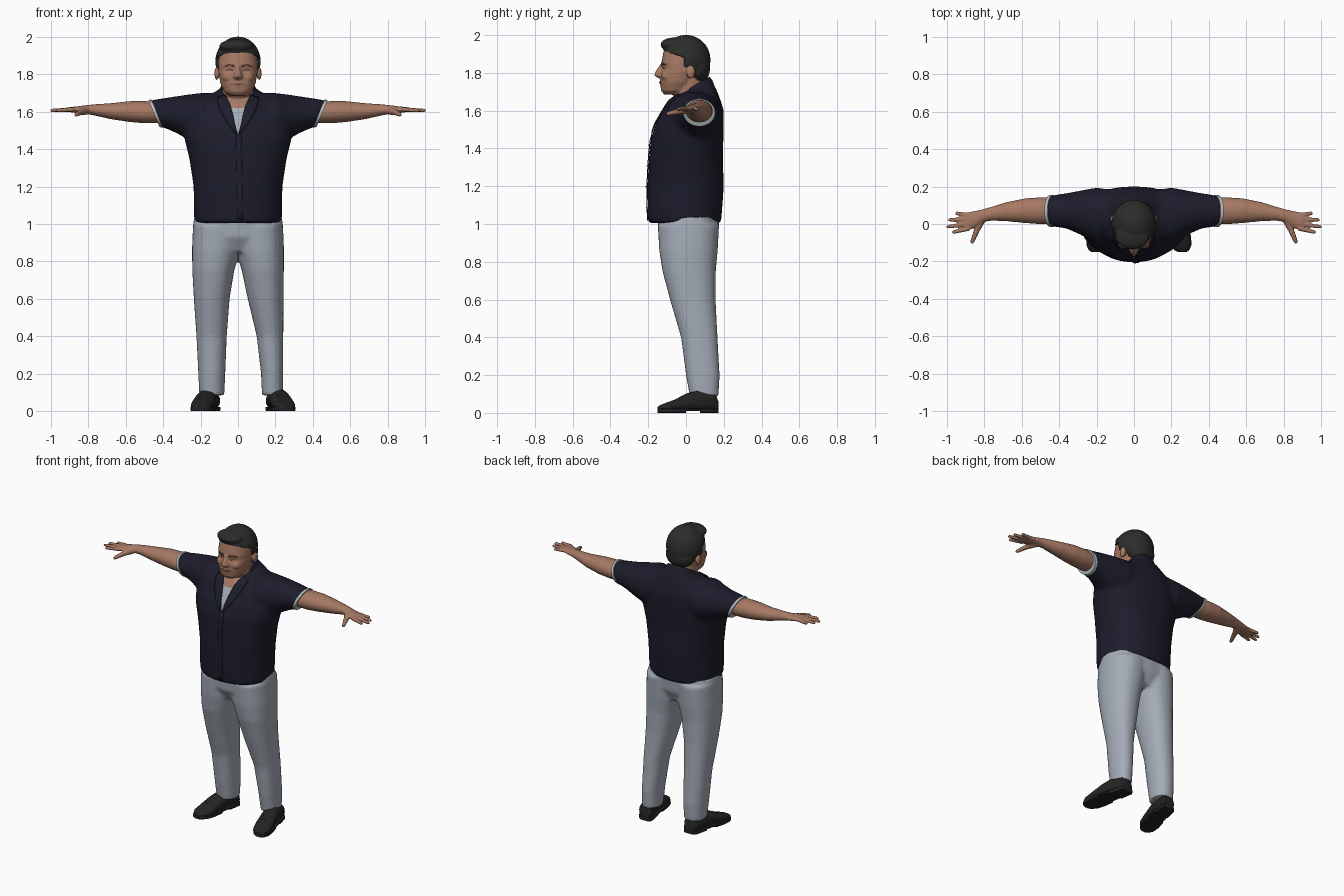
import bpy, bmesh, math
from mathutils import Vector, Matrix
from mathutils.bvhtree import BVHTree

if "Cube" in bpy.data.objects:
    bpy.data.objects.remove(bpy.data.objects["Cube"])


def material(name, *rgb):
    m = bpy.data.materials.new(name)
    m.use_nodes = True
    m.diffuse_color = (*rgb, 1)
    m.node_tree.nodes["Principled BSDF"].inputs["Base Color"].default_value = (*rgb, 1)
    return m


NAVY = material("navy cloth", .012, .012, .025)
GREY = material("pale grey cloth", .37, .41, .47)
TRIM = material("light trim", .45, .5, .52)
SKIN = material("skin", .38, .19, .125)
LIPS = material("dark skin", .24, .10, .07)
HAIR = material("dark hair", .025, .025, .024)
SHOE = material("black leather", .018, .017, .017)
BROW = material("brown brow", .13, .065, .045)
PARTS = []


# ---- shape helpers ----
def loft(bm, rings, n=28, p=2.0):
    """Skin closed (super)elliptic rings given as centre and two half axes."""
    power = lambda t: math.copysign(abs(t) ** (2 / p), t)
    rows = []
    for c, u, v in rings:
        angles = [math.tau * i / n for i in range(n)]
        rows.append([bm.verts.new(Vector(c) + Vector(u) * power(math.cos(a))
                                  + Vector(v) * power(math.sin(a))) for a in angles])
    for a, b in zip(rows, rows[1:]):
        for i in range(n):
            j = (i + 1) % n
            bm.faces.new((a[i], a[j], b[j], b[i]))
    bm.faces.new(rows[0][::-1])
    bm.faces.new(rows[-1])


def upright(z, x0, x1, y0, y1, tilt=0):
    return ((x0 + x1) / 2, (y0 + y1) / 2, z), ((x1 - x0) / 2, 0, 0), (0, (y1 - y0) / 2, tilt)


def across(side, x, y0, y1, z0, z1, lean=0):
    return (side * x, (y0 + y1) / 2, (z0 + z1) / 2), (0, (y1 - y0) / 2, 0), (side * lean, 0, (z1 - z0) / 2)


def tube(bm, a, b, r0, r1, n=12):
    a, b = Vector(a), Vector(b)
    d = (b - a).normalized()
    u = d.orthogonal().normalized()
    v = d.cross(u)
    loft(bm, [(a + (b - a) * t, u * r, v * r) for t, r in
              ((0, r0), (.5, (r0 + r1) / 2), (.92, r1), (1, r1 * .6))], n)


def ball(bm, loc, size, planes=()):
    """Ellipsoid, optionally trimmed to the positive side of planes."""
    part = bmesh.new()
    bmesh.ops.create_uvsphere(part, u_segments=32, v_segments=20, radius=1,
                              matrix=Matrix.LocRotScale(Vector(loc), None, Vector(size)))
    for co, no in planes:
        bmesh.ops.bisect_plane(part, geom=part.verts[:] + part.edges[:] + part.faces[:],
                               plane_co=co, plane_no=no, clear_inner=True)
        rim = [e for e in part.edges if e.is_boundary]
        bmesh.ops.holes_fill(part, edges=rim, sides=0)
    me = bpy.data.meshes.new("part")
    part.to_mesh(me)
    part.free()
    bm.from_mesh(me)
    bpy.data.meshes.remove(me)


def finish(name, bm, mats, voxel=0, smooth=4):
    """Turn a bmesh into an object, fusing overlapping volumes when asked."""
    bmesh.ops.recalc_face_normals(bm, faces=bm.faces[:])
    me = bpy.data.meshes.new(name)
    bm.to_mesh(me)
    bm.free()
    ob = bpy.data.objects.new(name, me)
    bpy.context.collection.objects.link(ob)
    if voxel:
        mod = ob.modifiers.new("fuse", 'REMESH')
        mod.mode = 'VOXEL'
        mod.voxel_size = voxel
        mod = ob.modifiers.new("soften", 'SMOOTH')
        mod.factor = .5
        mod.iterations = smooth
        ready = ob.evaluated_get(bpy.context.evaluated_depsgraph_get())
        fused = bpy.data.meshes.new_from_object(ready)
        ob.modifiers.clear()
        ob.data = fused
    for m in mats:
        ob.data.materials.append(m)
    PARTS.append(ob)
    return ob


def surface(ob):
    return BVHTree.FromPolygons([v.co for v in ob.data.vertices],
                                [p.vertices[:] for p in ob.data.polygons])


def ribbon(name, tree, path, mat, lift=.004, thick=.005):
    """Thin strip draped on the front of a surface; path holds x, z, half width."""
    fine = []
    for a, b in zip(path, path[1:]):
        fine += [Vector(a).lerp(Vector(b), i / 6) for i in range(6)]
    fine.append(Vector(path[-1]))
    run = fine[-1] - fine[0]
    side = Vector((run.y, -run.x)).normalized()
    bm = bmesh.new()
    rows = []
    for x, z, w in fine:
        row = []
        for k in (-1, -.5, 0, .5, 1):
            px, pz = x + side.x * w * k, z + side.y * w * k
            hit = tree.ray_cast(Vector((px, -1, pz)), Vector((0, 1, 0)))[0]
            row.append(bm.verts.new((px, (hit.y if hit else .04) - lift, pz)))
        rows.append(row)
    for a, b in zip(rows, rows[1:]):
        for i in range(4):
            bm.faces.new((a[i], a[i + 1], b[i + 1], b[i]))
    ob = finish(name, bm, [mat])
    mod = ob.modifiers.new("thickness", 'SOLIDIFY')
    mod.thickness = thick
    mod.offset = 0


# ---- shirt: body and sleeves fused ----
bm = bmesh.new()
body = [(1.005, .23, -.2, .185), (1.06, .237, -.202, .19), (1.2, .237, -.204, .2),
        (1.35, .26, -.196, .195), (1.45, .285, -.186, .198), (1.53, .295, -.16, .2),
        (1.6, .275, -.12, .2), (1.65, .22, -.09, .185)]
rings = [upright(z, -w, w, f, b) for z, w, f, b in body]
rings += [upright(1.69, -.14, .14, -.075, .16, .025), upright(1.72, -.085, .085, -.055, .13, .04)]
loft(bm, rings, 40, 2.25)
for s in (-1, 1):
    loft(bm, [across(s, .1, -.05, .18, 1.5, 1.7), across(s, .2, -.11, .195, 1.43, 1.7),
              across(s, .28, -.06, .18, 1.46, 1.69), across(s, .36, -.025, .165, 1.5, 1.678),
              across(s, .445, -.012, .152, 1.52, 1.66, .03)])
shirt = finish("shirt", bm, [NAVY, GREY, SKIN], .013, 5)

# open neck: cut the V and the undershirt edge into the cloth
bm = bmesh.new()
bm.from_mesh(shirt.data)
for co, no in (((0, 0, 1.48), (1, 0, -.3)), ((0, 0, 1.48), (-1, 0, -.3)), ((0, 0, 1.62), (0, 0, 1))):
    bmesh.ops.bisect_plane(bm, geom=bm.verts[:] + bm.edges[:] + bm.faces[:], plane_co=co, plane_no=no)
for f in bm.faces:
    c = f.calc_center_median()
    f.material_index = 0
    if c.y < 0 and abs(c.x) < .3 * (c.z - 1.48):
        f.material_index = 1 if c.z < 1.62 else 2
bm.to_mesh(shirt.data)
bm.free()

# collar, lapels, placket and buttons
bm = bmesh.new()
loft(bm, [upright(1.68, -.115, .115, -.045, .155, .04), upright(1.715, -.1, .1, -.04, .14, .045),
          upright(1.735, -.086, .086, -.03, .125, .045)], 32)
finish("collar", bm, [NAVY])
cloth = surface(shirt)
for s, label in ((-1, "right"), (1, "left")):
    ribbon(label + "_lapel", cloth, [(s * .012, 1.485, .004), (s * .048, 1.57, .024),
                                     (s * .072, 1.63, .031), (s * .09, 1.68, .024)], NAVY, .006, .008)
ribbon("placket", cloth, [(.003, 1.48, .014), (.008, 1.25, .014), (.012, 1.02, .014)], NAVY)
for i in range(4):
    z = 1.42 - i * .11
    ribbon("button", cloth, [(.005, z, .003), (.005, z - .006, .003)], BROW, .008)

# ---- sleeve bands, arms and hands ----
for s, label in ((-1, "right"), (1, "left")):
    bm = bmesh.new()
    loft(bm, [across(s, .433, -.016, .156, 1.516, 1.664, .03),
              across(s, .449, -.015, .155, 1.517, 1.663, .03)], 32)
    finish(label + "_sleeve_band", bm, [TRIM])
    bm = bmesh.new()
    loft(bm, [across(s, .38, 0, .14, 1.54, 1.645), across(s, .5, -.001, .142, 1.538, 1.657),
              across(s, .58, .005, .137, 1.545, 1.656), across(s, .68, .015, .117, 1.56, 1.645),
              across(s, .76, .018, .092, 1.578, 1.64), across(s, .81, .01, .078, 1.588, 1.635),
              across(s, .86, -.025, .068, 1.593, 1.628), across(s, .905, -.033, .06, 1.598, 1.624)])
    for base, x, y in ((-.024, .972, -.046), (.002, 1.003, -.016), (.026, .993, .022), (.048, .955, .058)):
        tube(bm, (s * .88, base, 1.612), (s * x, y, 1.606), .0125, .010)
    tube(bm, (s * .81, .03, 1.605), (s * .843, -.04, 1.596), .022, .016)
    tube(bm, (s * .84, -.035, 1.597), (s * .868, -.104, 1.582), .016, .011)
    finish(label + "_arm", bm, [SKIN], .006, 3)

# ---- trousers: hips and two legs fused ----
bm = bmesh.new()
loft(bm, [upright(.85, -.19, .19, -.1, .13), upright(.93, -.243, .243, -.145, .168),
          upright(1.04, -.235, .235, -.152, .178)], 32, 2.3)
depth = [(.085, .02, .172), (.2, 0, .178), (.4, -.026, .167), (.6, -.085, .157),
         (.75, -.125, .158), (.86, -.142, .168), (1, -.15, .176)]
right = [(-.207, -.073), (-.212, -.068), (-.222, -.06), (-.236, -.045), (-.244, -.02), (-.246, .01), (-.24, .03)]
left = [(.128, .24), (.123, .242), (.1, .242), (.052, .243), (.02, .245), (-.01, .246), (-.03, .24)]
for widths in (right, left):
    loft(bm, [upright(z, *w, f, b) for (z, f, b), w in zip(depth, widths)], 28, 2.2)
finish("trousers", bm, [GREY], .011, 4)

# ---- shoes with soles and laces ----
profile = [(.172, .034, .06), (.155, .048, .1), (.06, .052, .118), (0, .055, .102),
           (-.06, .06, .07), (-.11, .055, .052), (-.14, .036, .04), (-.15, .018, .03)]
for s, heel, label in ((-1, .145, "right"), (1, .198, "left")):
    at = lambda y: s * (heel + .2 * (.15 - y))
    bm = bmesh.new()
    loft(bm, [((at(y), y, (top + .01) / 2), (w, 0, 0), (0, 0, (top - .01) / 2)) for y, w, top in profile], 24, 2.4)
    finish(label + "_shoe", bm, [SHOE])
    bm = bmesh.new()
    for y0, y1, low in ((-.2, .2, .01), (.075, .2, 0), (-.2, .02, 0)):
        rows = [(y, w) for y, w, _ in profile if y0 < y < y1]
        if y0 > 0:
            rows.append((y0, .05))
        loft(bm, [((at(y), y, (low + .024) / 2), (w + .003, 0, 0), (0, 0, (.024 - low) / 2))
                  for y, w in rows], 24, 6)
    finish(label + "_sole", bm, [SHOE])
    bm = bmesh.new()
    for y, z in ((.005, .1), (-.02, .09), (-.045, .078)):
        tube(bm, (at(y) - .024, y, z - .006), (at(y) + .024, y, z - .006), .006, .006, 8)
    finish(label + "_laces", bm, [SHOE])

# ---- head, face, ears and neck fused ----
bm = bmesh.new()
ball(bm, (0, .005, 1.86), (.108, .12, .125))
face = [(1.685, .045, -.115, -.01), (1.705, .073, -.132, .02), (1.75, .094, -.137, .05),
        (1.8, .103, -.134, .07), (1.825, .105, -.126, .08), (1.85, .106, -.131, .09), (1.92, .1, -.118, .1)]
loft(bm, [upright(z, -w, w, f, b) for z, w, f, b in face], 32, 2.2)
nose = [(1.773, .02, -.148), (1.785, .029, -.17), (1.802, .022, -.165), (1.845, .012, -.138)]
loft(bm, [upright(z, -w, w, f, -.08) for z, w, f in nose], 16)
loft(bm, [upright(1.6, -.085, .085, -.06, .11), upright(1.69, -.083, .083, -.066, .1),
          upright(1.78, -.08, .08, -.06, .09)])
ball(bm, (0, -.11, 1.748), (.035, .032, .014))
for s in (-1, 1):
    ball(bm, (s * .112, .025, 1.805), (.014, .024, .036))
    ball(bm, (s * .05, -.098, 1.785), (.036, .034, .03))
head = finish("head", bm, [SKIN], .006, 4)
skin = surface(head)
for s, label in ((-1, "right"), (1, "left")):
    ribbon(label + "_eyebrow", skin, [(s * .018, 1.842, .005), (s * .045, 1.85, .005),
                                      (s * .072, 1.842, .003)], BROW, .002, .004)
    ribbon(label + "_eye", skin, [(s * .026, 1.823, .002), (s * .042, 1.825, .005),
                                  (s * .06, 1.822, .002)], LIPS, .001, .003)
ribbon("mouth", skin, [(-.033, 1.746, .002), (0, 1.75, .004), (.033, 1.746, .002)], LIPS, .001, .003)

# ---- hair: crown, back, sideburns and swept fringe fused ----
bm = bmesh.new()
spot, size = (0, 0, 1.869), (.121, .13, .132)
ball(bm, spot, size, [((0, -.13, 1.918), (0, .3, 1))])
ball(bm, spot, size, [((0, .04, 0), (0, 1, 0)), ((0, 0, 1.75), (0, 0, 1))])
ball(bm, spot, size, [((0, -.01, 0), (0, 1, 0)), ((0, 0, 1.83), (0, 0, 1))])
ball(bm, (0, .065, 1.82), (.098, .062, .075))
ball(bm, (-.01, -.065, 1.95), (.09, .07, .037))
finish("hair", bm, [HAIR], .007, 4)

# smooth shading with sharp edges kept
bpy.ops.object.select_all(action='DESELECT')
for ob in PARTS:
    ob.select_set(True)
bpy.context.view_layer.objects.active = PARTS[0]
bpy.ops.object.shade_smooth_by_angle(angle=math.radians(40))
